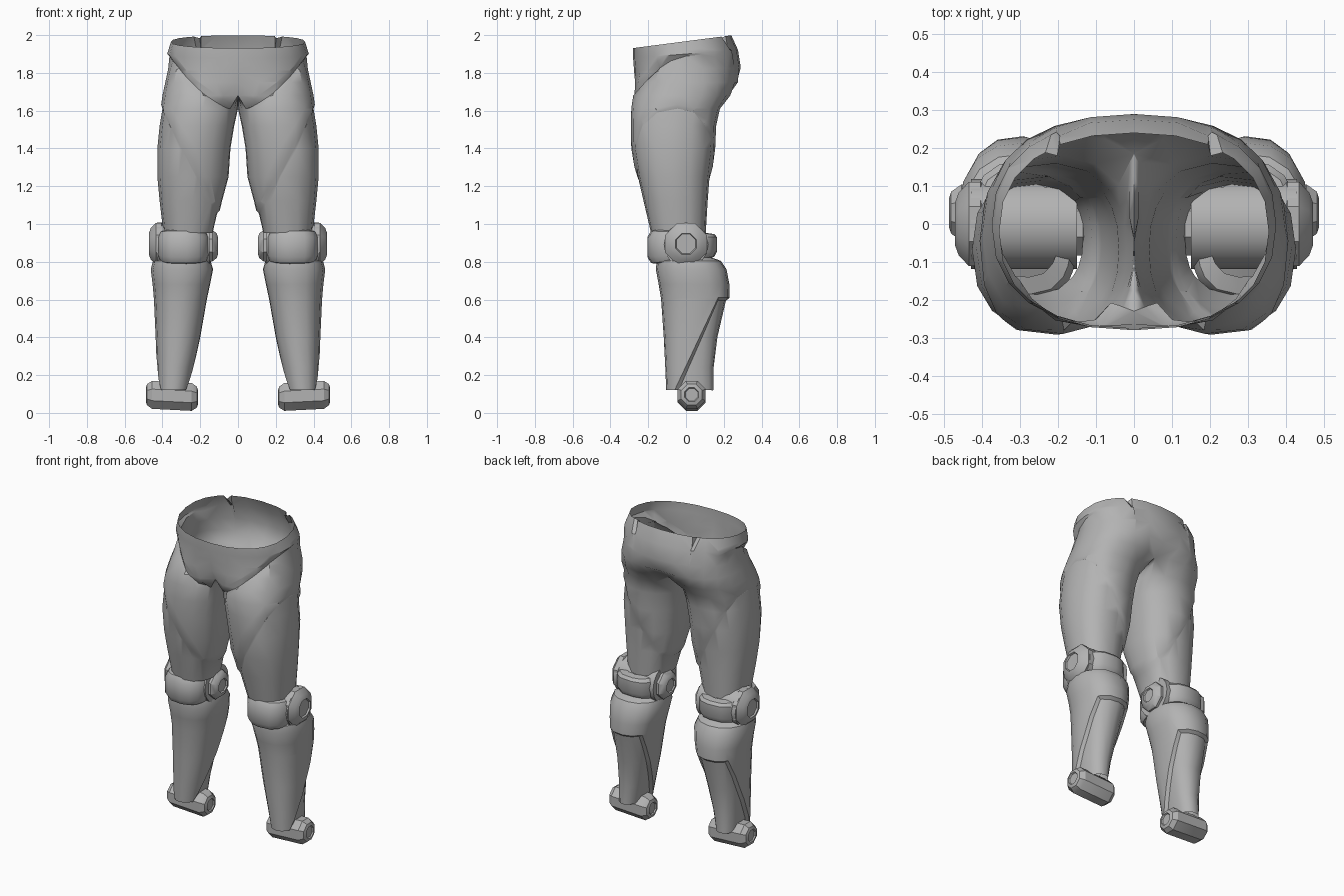
import bpy, bmesh
from math import cos, sin, acos, pi, copysign
from mathutils import Vector

if "Cube" in bpy.data.objects:
    bpy.data.objects.remove(bpy.data.objects["Cube"], do_unlink=True)

grey = bpy.data.materials.new("plain grey")
grey.use_nodes = True
grey.diffuse_color = (0.45, 0.45, 0.45, 1)
grey.node_tree.nodes["Principled BSDF"].inputs["Base Color"].default_value = (0.45, 0.45, 0.45, 1)


def ring(x0, x1, y0, y1, z, tilt=0.0, p=2.3, outer=13, inner=5):
    """Rounded cross-section; anything beyond the middle is clamped to x = 0."""
    cx, rx, cy, ry = (x0 + x1) / 2, (x1 - x0) / 2, (y0 + y1) / 2, (y1 - y0) / 2
    reach = acos(-(cx / rx) ** (p / 2)) if x0 < 0 else 2.45
    angles = [-reach + 2 * reach * i / (outer - 1) for i in range(outer)]
    angles += [reach + 2 * (pi - reach) * (i + 1) / (inner + 1) for i in range(inner)]
    points = []
    for a in angles:
        x = cx + rx * copysign(abs(cos(a)) ** (2 / p), cos(a))
        y = cy + ry * copysign(abs(sin(a)) ** (2 / p), sin(a))
        points.append(Vector((max(x, 0), y, z + tilt * (y - cy))))
    return points


def turned(profile, cy, cz, sides=8, slope=0.0, mid=0.0):
    """Rings around the x axis from (x, radius) pairs, listed from outside in."""
    return [[Vector((x, cy + r * cos(2 * pi * i / sides + pi / 8),
                     cz + r * sin(2 * pi * i / sides + pi / 8) + slope * (x - mid)))
             for i in range(sides)] for x, r in profile]


def loft(rings, caps=False):
    bm = bmesh.new()
    rows = [[bm.verts.new(v) for v in r] for r in rings]
    n = len(rows[0])
    for a, b in zip(rows, rows[1:]):
        for j in range(n):
            k = (j + 1) % n
            quad = (a[j], b[j], b[k], a[k])
            if any(v.co.x > 0.0005 for v in quad):
                bm.faces.new(quad)
    if caps:
        bm.faces.new(rows[0])
        bm.faces.new(rows[-1][::-1])
    bmesh.ops.delete(bm, geom=[v for v in bm.verts if not v.link_faces], context='VERTS')
    bm.normal_update()
    return bm


def cut(bm, co, no, rule):
    faces = [f for f in bm.faces if rule(f.calc_center_median())]
    geom = set(faces)
    for f in faces:
        geom.update(f.edges)
        geom.update(f.verts)
    res = bmesh.ops.bisect_plane(bm, geom=list(geom), dist=0.0005, plane_co=co, plane_no=no)
    bm.normal_update()
    return [g for g in res["geom_cut"] if isinstance(g, bmesh.types.BMVert)]


def recess(bm, rule, width, depth):
    faces = [f for f in bm.faces if rule(f.calc_center_median())]
    bmesh.ops.inset_region(bm, faces=faces, thickness=width, depth=-depth,
                           use_boundary=False, use_even_offset=True)
    bm.normal_update()


def crease(bm, co, no, width, rule, depth):
    """Two close cuts, the second pushed in by a depth that tapers out."""
    no = Vector(no).normalized()
    cut(bm, co, no, rule)
    low = cut(bm, Vector(co) - no * width, no, rule)
    for v, n in [(v, v.normal.copy()) for v in low]:
        if v.co.x > 0.001:
            v.co -= n * max(0, depth(v.co))
    bm.normal_update()


def finish(name, bm, angle=0.6):
    mesh = bpy.data.meshes.new(name)
    bm.to_mesh(mesh)
    bm.free()
    mesh.materials.append(grey)
    ob = bpy.data.objects.new(name, mesh)
    bpy.context.collection.objects.link(ob)
    bpy.ops.object.select_all(action='DESELECT')
    ob.select_set(True)
    bpy.context.view_layer.objects.active = ob
    bpy.ops.object.shade_smooth_by_angle(angle=angle)
    mirror = ob.modifiers.new("Mirror", 'MIRROR')
    mirror.use_clip = True
    mirror.merge_threshold = 0.0005


# Hips and thighs: one open shell from waist to knee
hips = loft([
    ring(-.355, .355, -.28, .24, 1.965, .13),
    ring(-.375, .375, -.28, .275, 1.90, .08),
    ring(-.37, .37, -.275, .29, 1.82, .03),
    ring(-.22, .385, -.27, .275, 1.75),
    ring(-.08, .40, -.28, .235, 1.68),
    ring(0, .41, -.29, .18, 1.61),
    ring(.02, .425, -.292, .16, 1.52),
    ring(.04, .437, -.29, .155, 1.40),
    ring(.05, .437, -.265, .135, 1.25),
    ring(.085, .425, -.235, .125, 1.12),
    ring(.125, .405, -.195, .115, .95),
])
# Diagonal thigh panel
thigh_co, thigh_no = Vector((.1, 0, 1.08)), Vector((-1.8, 0, 1))
on_thigh = lambda c: c.z < 1.78 and c.x > .03
cut(hips, thigh_co, thigh_no, on_thigh)
recess(hips, lambda c: on_thigh(c) and (c - thigh_co).dot(thigh_no) < 0, .02, .01)
# Front hip line and the short seam on the back of the waist
crease(hips, (0, -.28, 1.6), (-.72, -.2, 1), .03,
       lambda c: c.z > 1.58 and c.y < .16, lambda v: min(.018, (.14 - v.y) * .08))
crease(hips, (.215, 0, 1.9), (1, 0, -.2), .02,
       lambda c: c.z > 1.8 and c.y > .1, lambda v: min(.025, (v.z - 1.84) * .16))
finish("hips_and_thighs", hips)

# Shins: open tubes with a rounded top and a recessed lower back
shin = loft([
    ring(.20, .40, -.09, .10, .835),
    ring(.145, .45, -.155, .185, .805),
    ring(.132, .462, -.16, .215, .76),
    ring(.148, .452, -.145, .23, .68),
    ring(.165, .445, -.132, .232, .60),
    ring(.20, .436, -.118, .185, .40),
    ring(.235, .43, -.11, .165, .24),
    ring(.26, .425, -.105, .165, .12),
])
calf_co, calf_no = Vector((0, .17, .61)), Vector((0, 1, -.47))
cut(shin, (0, 0, .61), (0, 0, 1), lambda c: c.y > 0)
cut(shin, calf_co, calf_no, lambda c: c.z < .61)
recess(shin, lambda c: c.z < .61 and (c - calf_co).dot(calf_no) > 0, .015, .018)
finish("shins", shin)

# Knees: padded band, cross axle and side discs
finish("knee_bands", loft([
    ring(.20, .38, -.14, .11, .965, -.1, 2.8),
    ring(.165, .415, -.185, .15, .955, -.05, 2.8),
    ring(.15, .43, -.205, .165, .93, 0, 2.8),
    ring(.15, .43, -.205, .165, .84, .08, 2.8),
    ring(.165, .415, -.185, .15, .81, .1, 2.8),
    ring(.20, .38, -.14, .11, .80, .1, 2.8)]))
finish("knee_axles", loft(turned([(.43, .118), (.15, .118)], 0, .89, 16), True))
finish("outer_knee_discs", loft(turned(
    [(.462, .055), (.472, .06), (.462, .09), (.435, .12), (.405, .12), (.39, .10)], 0, .895), True))
finish("inner_knee_discs", loft(turned(
    [(.19, .075), (.175, .09), (.135, .09), (.112, .07), (.105, .045), (.113, .04)], 0, .885), True))

# Ankle rollers, slightly tilted
finish("ankle_rollers", loft(turned(
    [(.48, .035), (.488, .04), (.482, .06), (.455, .08), (.245, .08),
     (.218, .06), (.212, .04), (.22, .035)], .03, .09, 8, .05, .35), True))
